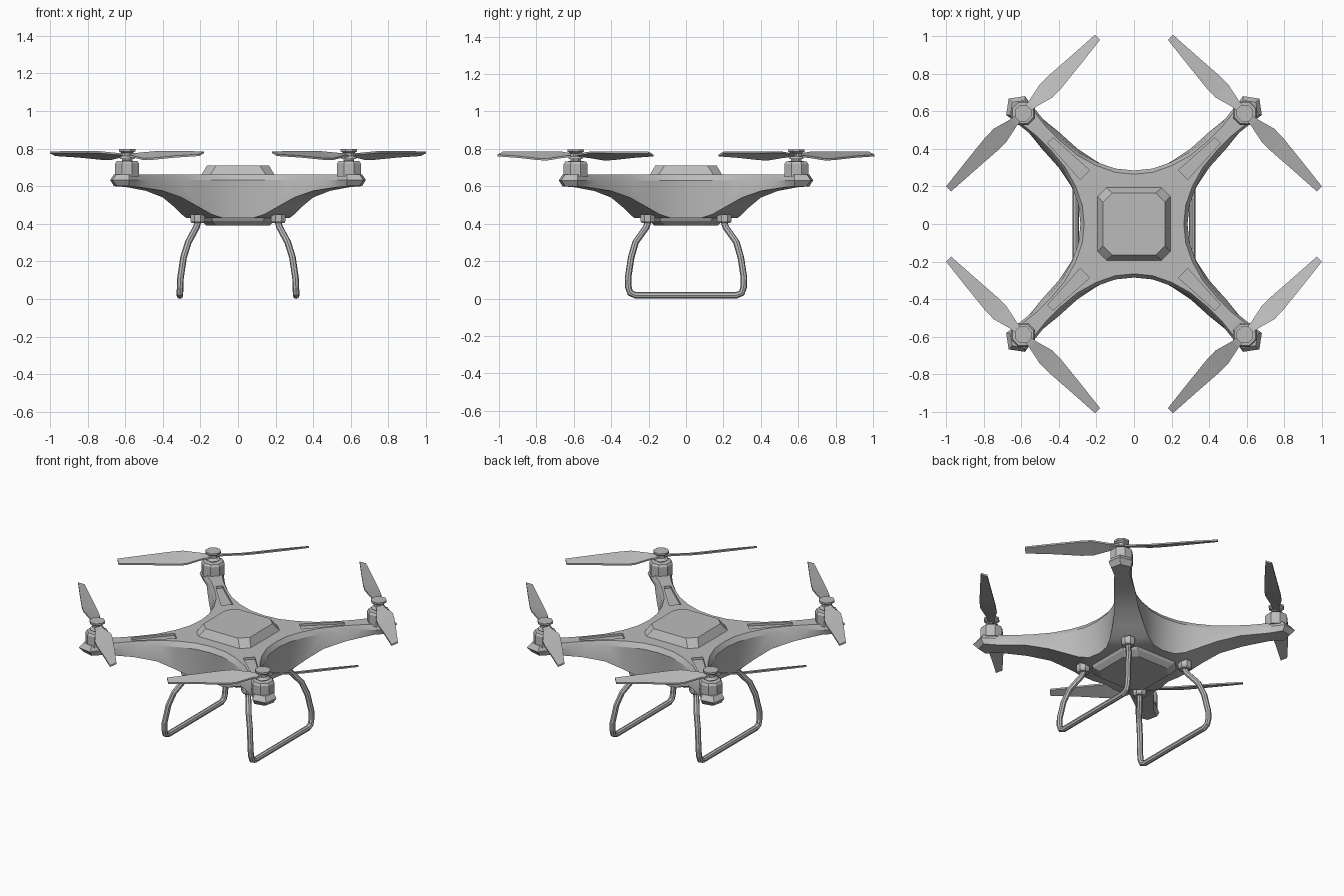
import bpy, bmesh, math
from mathutils import Vector, Matrix

if "Cube" in bpy.data.objects:
    bpy.data.objects.remove(bpy.data.objects["Cube"])

grey = bpy.data.materials.new("shell grey")
grey.diffuse_color = (0.5, 0.5, 0.5, 1)
grey.use_nodes = True
grey.node_tree.nodes["Principled BSDF"].inputs["Base Color"].default_value = grey.diffuse_color


def finish(name, bm, mirror=False):
    """Turn a bmesh into an object, optionally mirrored over x and y."""
    bmesh.ops.remove_doubles(bm, verts=bm.verts, dist=0.0005)
    bmesh.ops.recalc_face_normals(bm, faces=bm.faces)
    me = bpy.data.meshes.new(name)
    bm.to_mesh(me)
    bm.free()
    me.materials.append(grey)
    ob = bpy.data.objects.new(name, me)
    bpy.context.collection.objects.link(ob)
    if mirror:
        m = ob.modifiers.new("mirror", 'MIRROR')
        m.use_axis = (True, True, False)
        m.use_mirror_merge = False
    return ob


def loft(bm, rings):
    """Skin closed rings of equal length and cap both ends."""
    vs = [[bm.verts.new(p) for p in r] for r in rings]
    n = len(vs[0])
    for a, b in zip(vs, vs[1:]):
        for i in range(n):
            bm.faces.new((a[i], a[(i + 1) % n], b[(i + 1) % n], b[i]))
    bm.faces.new(vs[0])
    bm.faces.new(vs[-1])


def ring(x, y, r, z, n=8):
    return [(x + r * math.cos((i + .5) * math.tau / n),
             y + r * math.sin((i + .5) * math.tau / n), z) for i in range(n)]


def chamfered(s, c, z):
    """Square of half size s with corners cut by c."""
    k = s - c
    return [(s, -k, z), (s, k, z), (k, s, z), (-k, s, z),
            (-s, k, z), (-s, -k, z), (-k, -s, z), (k, -s, z)]


# Hull: one eighth from mid side to arm tip, repeated by symmetry
rim = [(.285, 0), (.295, .1), (.33, .2), (.385, .3), (.46, .39),
       (.54, .47), (.615, .53), (.68, .58), (.667, .667)]
low = [(.26, 0, .43), (.275, .08, .43), (.30, .14, .45), (.34, .21, .49),
       (.40, .30, .54), (.49, .40, .575), (.595, .53, .595), (.66, .58, .60),
       (.645, .645, .60)]
R = [Vector((x, y, .632)) for x, y in rim]
T = [Vector((x - .02, y, .662)) for x, y in rim]
T[-1].y -= .02
Q = [Vector(p) for p in low]


def diag(v):
    m = (v.x + v.y) / 2
    return Vector((m, m, v.z))


polys = [[Vector((0, 0, .662)), T[0], diag(T[0])],
         [Vector((0, 0, .43)), Q[0], diag(Q[0])]]
for i in range(len(R) - 1):
    j = i + 1
    polys += [[T[i], T[j], R[j], R[i]], [R[i], R[j], Q[j], Q[i]]]
    for L in (T, Q):
        p = [L[i], L[j], diag(L[j]), diag(L[i])]
        polys.append(p if j < len(R) - 1 else [p[0], p[1], p[3]])
bm = bmesh.new()
for swap in (False, True):
    for sx in (1, -1):
        for sy in (1, -1):
            for p in polys:
                bm.faces.new([bm.verts.new((sx * (v.y if swap else v.x),
                                            sy * (v.x if swap else v.y), v.z)) for v in p])
hull = finish("hull", bm)

# Shallow tapered slot in the top of each arm
bm = bmesh.new()
for k in range(4):
    rot = Matrix.Rotation(math.pi / 4 + k * math.pi / 2, 3, 'Z')
    loft(bm, [[rot @ Vector(p) for p in
               ((.37, -.035, z), (.63, -.02, z), (.63, .02, z), (.37, .035, z))]
              for z in (.648, .70)])
cutter = finish("slot_cutter", bm)
cutter.hide_render = True
mod = hull.modifiers.new("slots", 'BOOLEAN')
mod.operation, mod.object, mod.solver = 'DIFFERENCE', cutter, 'EXACT'
bpy.context.view_layer.objects.active = hull
hull.select_set(True)
bpy.ops.object.modifier_apply(modifier=mod.name)
bpy.data.objects.remove(cutter)
bpy.ops.object.shade_smooth_by_angle(angle=math.radians(25))

# Top cover and belly plate
bm = bmesh.new()
loft(bm, [chamfered(.197, .045, .655), chamfered(.165, .05, .71)])
finish("top_cover", bm)
bm = bmesh.new()
loft(bm, [chamfered(.205, .06, .435), chamfered(.195, .06, .415), chamfered(.168, .06, .39)])
finish("belly_plate", bm)

# Motors
M = .59
bm = bmesh.new()
loft(bm, [ring(M, M, r, z) for r, z in
          ((.069, .65), (.069, .72), (.06, .733), (.03, .735), (.03, .75))])
finish("motor", bm, True)

# Propeller hubs
bm = bmesh.new()
loft(bm, [ring(M, M, r, z) for r, z in
          ((.045, .745), (.03, .76), (.03, .775), (.047, .785), (.047, .797))])
finish("propeller_hub", bm, True)

# Propeller blades: twisted sections (radius, front, back, front z, back z)
sections = [(.02, .02, -.02, .775, .765), (.07, .024, -.024, .778, .762),
            (.17, .052, -.045, .787, .748), (.24, .05, -.045, .787, .75),
            (.40, .033, -.034, .786, .762), (.565, .014, -.024, .785, .77)]
bm = bmesh.new()
for a in (math.radians(135), math.radians(-45)):
    rot = Matrix.Translation((M, M, 0)) @ Matrix.Rotation(a, 4, 'Z')
    loft(bm, [[rot @ Vector(p) for p in ((r, f, zf), (r, b, zb), (r, b, zb - .01), (r, f, zf - .01))]
              for r, f, b, zf, zb in sections])
finish("propeller_blades", bm, True)

# Leg mounts
bm = bmesh.new()
loft(bm, [ring(.215, .205, r, z) for r, z in ((.042, .45), (.042, .415), (.033, .403))])
finish("leg_mount", bm, True)

# Landing legs: one bent tube per side
half = [(.21, .20, .42), (.222, .213, .38), (.265, .27, .30), (.29, .293, .22),
        (.306, .31, .11), (.308, .308, .06), (.309, .298, .03), (.309, .27, .0175)]
path = half + [(x, -y, z) for x, y, z in reversed(half)]
for side, name in ((1, "right_landing_leg"), (-1, "left_landing_leg")):
    cu = bpy.data.curves.new(name, 'CURVE')
    cu.dimensions = '3D'
    cu.bevel_depth, cu.bevel_resolution, cu.use_fill_caps = .0175, 2, True
    sp = cu.splines.new('POLY')
    sp.points.add(len(path) - 1)
    for pt, (x, y, z) in zip(sp.points, path):
        pt.co = (side * x, y, z, 1)
    sp.use_smooth = False
    cu.materials.append(grey)
    leg = bpy.data.objects.new(name, cu)
    bpy.context.collection.objects.link(leg)
    bpy.ops.object.select_all(action='DESELECT')
    leg.select_set(True)
    bpy.context.view_layer.objects.active = leg
    bpy.ops.object.convert(target='MESH')
